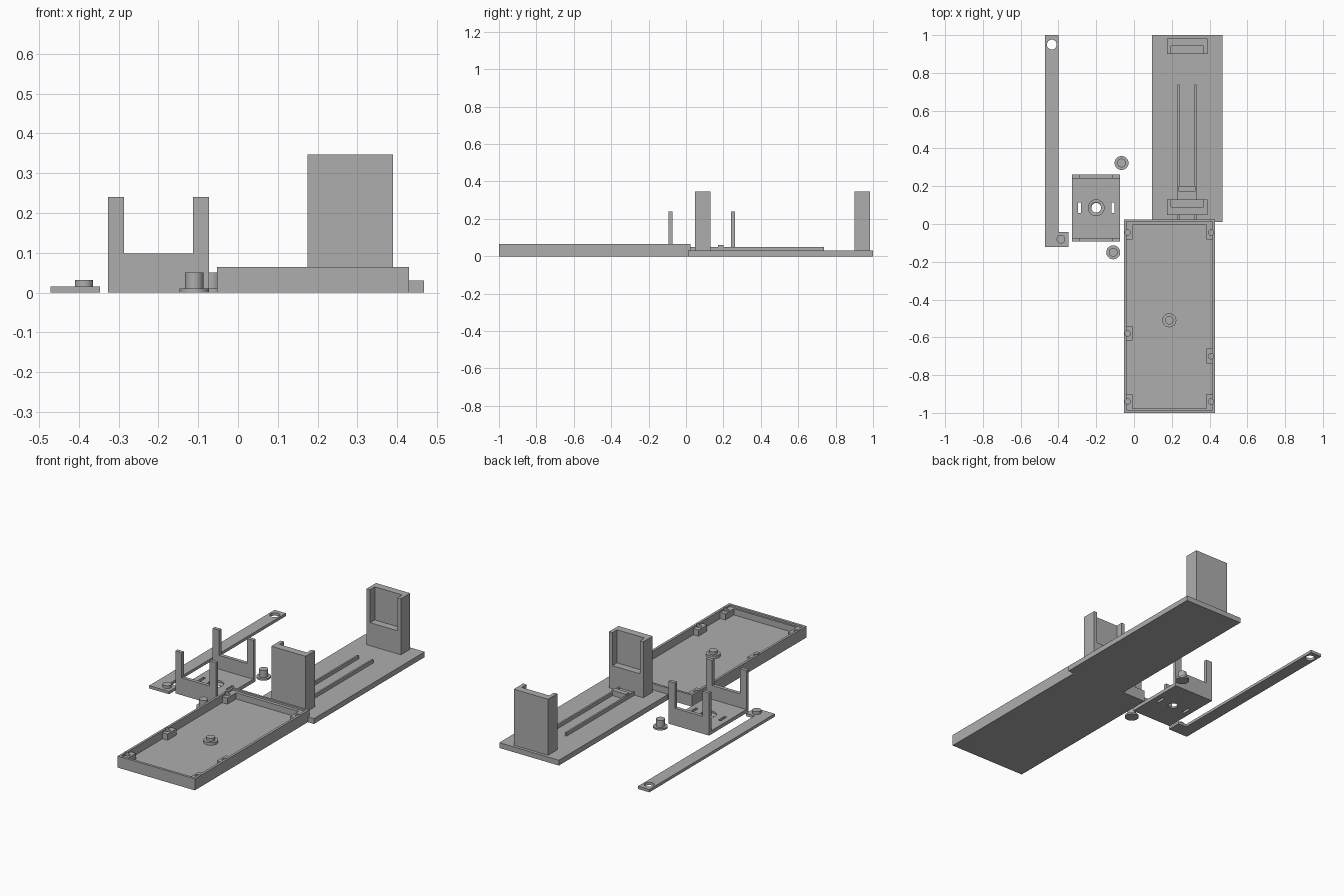
import bpy, math

if "Cube" in bpy.data.objects:
    bpy.data.objects.remove(bpy.data.objects["Cube"])

grey = bpy.data.materials.new("plain grey")
grey.diffuse_color = (0.42, 0.42, 0.42, 1)
grey.use_nodes = True
grey.node_tree.nodes["Principled BSDF"].inputs["Base Color"].default_value = grey.diffuse_color


def finish(ob, name):
    ob.name = name
    ob.data.materials.append(grey)
    return ob


def box(name, x0, x1, y0, y1, z0, z1):
    bpy.ops.mesh.primitive_cube_add(size=1, location=((x0 + x1) / 2, (y0 + y1) / 2, (z0 + z1) / 2))
    ob = bpy.context.object
    ob.scale = (x1 - x0, y1 - y0, z1 - z0)
    bpy.ops.object.transform_apply(location=True, rotation=False, scale=True)
    return finish(ob, name)


def disc(name, x, y, r, z0, z1):
    bpy.ops.mesh.primitive_cylinder_add(vertices=40, radius=r, depth=z1 - z0, location=(x, y, (z0 + z1) / 2))
    bpy.ops.object.shade_smooth_by_angle(angle=math.radians(30))
    return finish(bpy.context.object, name)


def prism(name, pts, y0, y1=None, axis="y"):
    """Extrude an outline: (x, z) points along y, or (x, y) points along z."""
    n = len(pts)
    if axis == "y":
        verts = [(a, y, b) for y in (y0, y1) for a, b in pts]
    else:
        verts = [(a, b, z) for z in (y0, y1) for a, b in pts]
    faces = [list(range(n))[::-1], list(range(n, 2 * n))]
    faces += [[i, (i + 1) % n, n + (i + 1) % n, n + i] for i in range(n)]
    if axis == "y":
        faces = [f[::-1] for f in faces]
    me = bpy.data.meshes.new(name)
    me.from_pydata(verts, [], faces)
    ob = bpy.data.objects.new(name, me)
    bpy.context.collection.objects.link(ob)
    return finish(ob, name)


def combine(ob, others, op):
    """Boolean each other object into ob and remove it."""
    for c in others:
        m = ob.modifiers.new("bool", "BOOLEAN")
        m.operation, m.solver, m.object = op, "EXACT", c
        bpy.context.view_layer.objects.active = ob
        bpy.ops.object.modifier_apply(modifier=m.name)
        bpy.data.objects.remove(c)
    return ob


# Shallow tray: outer shell, then a recess with a ledge at both short ends
tray = box("tray", -0.053, 0.43, -1.0, 0.024, 0, 0.065)
combine(tray, [box("cut", -0.04, 0.416, -0.976, -0.006, 0.02, 0.1),
               box("cut", -0.04, 0.416, -0.986, 0.012, 0.055, 0.1)], "DIFFERENCE")
# Screw blocks along the tray walls
spots = [(-1, -0.045), (1, -0.045), (-1, -0.58), (1, -0.70), (-1, -0.94), (1, -0.94)]
blocks, holes = [], []
for side, y in spots:
    x0, x1 = (-0.045, -0.008) if side < 0 else (0.384, 0.421)
    blocks.append(box("block", x0, x1, y - 0.038, y + 0.04, 0.01, 0.055))
    holes.append(disc("hole", -0.033 if side < 0 else 0.407, y, 0.014, 0.022, 0.1))
combine(tray, blocks, "UNION")
combine(tray, holes, "DIFFERENCE")
# Stepped pivot in the tray
disc("tray_pivot_collar", 0.187, -0.51, 0.037, 0.018, 0.035)
disc("tray_pivot_pin", 0.187, -0.51, 0.022, 0.03, 0.052)

# Slide base with two rails and a stop between them
box("slide_base", 0.095, 0.468, 0.01, 1.0, 0, 0.03)
for x in (0.235, 0.325):
    box("rail", x - 0.005, x + 0.005, 0.025, 0.738, 0.025, 0.05)
box("rail_stop", 0.235, 0.325, 0.172, 0.2, 0.025, 0.06)
box("rail_stop_step", 0.235, 0.325, 0.12, 0.172, 0.025, 0.045)

# Two upright holders with pockets facing each other
for name, y0, y1, p0, p1 in (("front_holder", 0.048, 0.131, 0.09, 0.2),
                             ("rear_holder", 0.9, 0.983, 0.8, 0.942)):
    holder = box(name, 0.175, 0.389, y0, y1, 0.025, 0.347)
    combine(holder, [box("cut", 0.196, 0.368, p0, p1, 0.16, 0.4)], "DIFFERENCE")

# Bracket: drilled plate between two U-shaped end walls
xl, xr, w = -0.327, -0.073, 0.04
plate = box("bracket_plate", xl, xr, -0.085, 0.255, 0, 0.02)
combine(plate, [disc("hole", -0.2, 0.086, 0.026, -0.1, 0.1),
                disc("hole", -0.2, 0.086, 0.042, 0.01, 0.1),
                box("slot", -0.297, -0.281, 0.058, 0.115, -0.1, 0.1),
                box("slot", -0.119, -0.103, 0.058, 0.115, -0.1, 0.1)], "DIFFERENCE")
wall = [(xl, 0), (xr, 0), (xr, 0.24), (xr - w, 0.24), (xr - w, 0.098),
        (xl + w, 0.098), (xl + w, 0.24), (xl, 0.24)]
for name, y in (("front_bracket_wall", -0.093), ("rear_bracket_wall", 0.241)):
    prism(name, wall, y, y + 0.02)

# Long lever arm with a foot, an eye and a pin
arm = prism("lever_arm", [(-0.471, -0.121), (-0.347, -0.121), (-0.347, -0.042), (-0.4, -0.042),
                          (-0.4, 1.0), (-0.471, 1.0)], 0, 0.016, "z")
combine(arm, [disc("hole", -0.435, 0.95, 0.026, -0.1, 0.1)], "DIFFERENCE")
disc("lever_pin", -0.387, -0.08, 0.023, 0.01, 0.032)

# Two loose pegs
for x, y in ((-0.066, 0.323), (-0.11, -0.15)):
    disc("peg_flange", x, y, 0.037, 0, 0.01)
    disc("peg_pin", x, y, 0.023, 0.005, 0.05)
